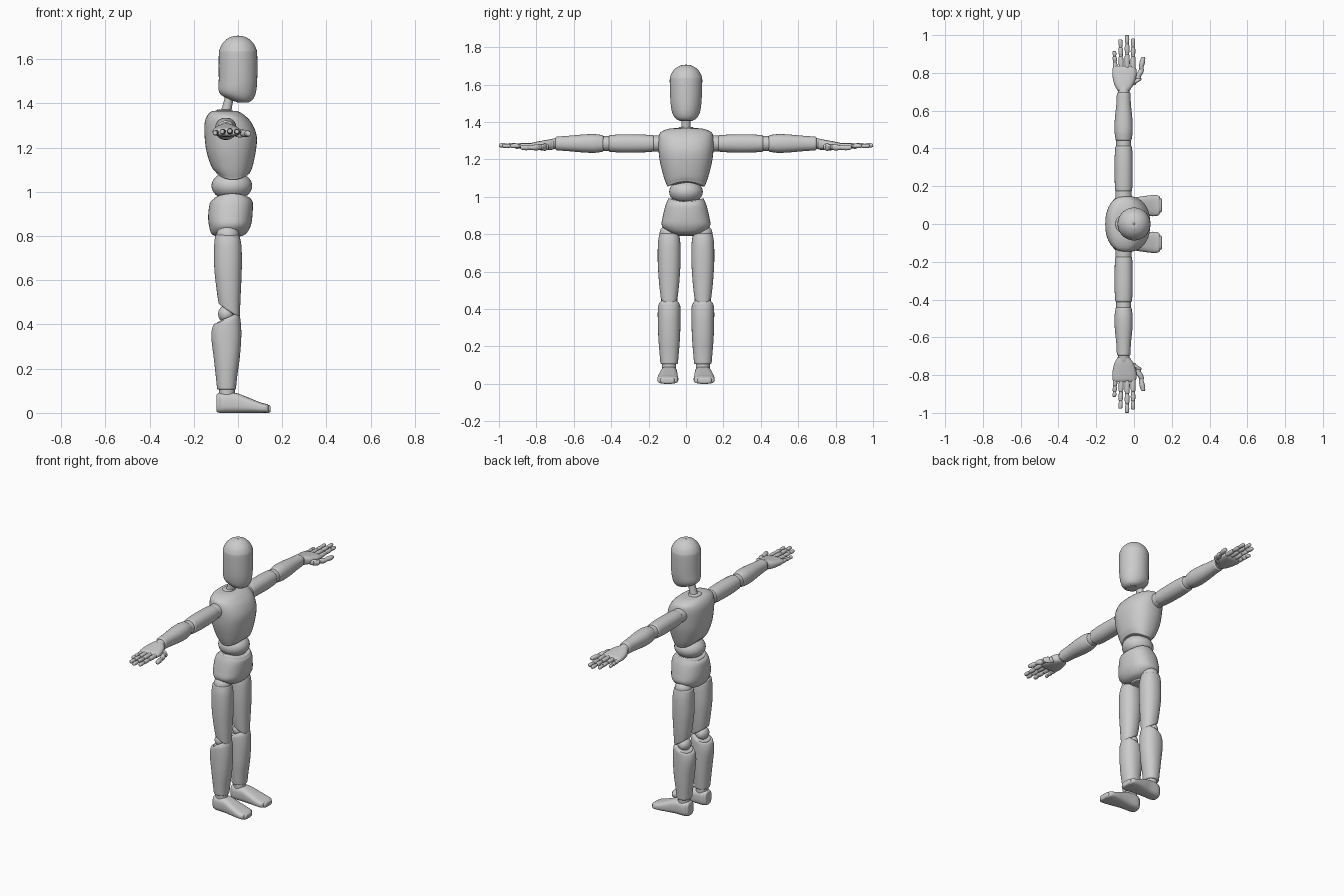
import bpy, bmesh
from math import sin, cos, pi, copysign

if "Cube" in bpy.data.objects:
    bpy.data.objects.remove(bpy.data.objects["Cube"])

N = 40  # points around each cross-section


def spline(secs, steps):
    """Smoothly interpolate all section values (Catmull-Rom)."""
    out = []
    for i in range(len(secs) - 1):
        p1, p2 = secs[i], secs[i + 1]
        p0, p3 = secs[max(i - 1, 0)], secs[min(i + 2, len(secs) - 1)]
        for k in range(steps):
            u = k / steps
            out.append([0.5 * (2 * b + (c - a) * u + (2 * a - 5 * b + 4 * c - d) * u * u
                               + (3 * b - a - 3 * c + d) * u ** 3)
                        for a, b, c, d in zip(p0, p1, p2, p3)])
    return out + [list(secs[-1])]


def loft(name, axis, secs, e=0.008, power=2.0, side=1, steps=4, n=N):
    """Sections: (t, centre a, centre b, radius a, radius b, tilt, arch), with rounded ends."""
    secs = [list(s) + [0] * (7 - len(s)) for s in secs]
    first, last = secs[0][:], secs[-1][:]
    secs[0][0] += e
    secs[-1][0] -= e

    def cap(s, d):
        rings = []
        for k in range(1, 5):
            w = k * pi / 8
            r = s[:]
            r[0] += d * e * (1 - sin(w))
            r[3] -= e * (1 - cos(w))
            r[4] -= e * (1 - cos(w))
            rings.append(r)
        return rings

    rows = cap(first, 1)[::-1] + spline(secs, steps) + cap(last, -1)
    bm = bmesh.new()
    loops = []
    for t, ca, cb, ra, rb, tilt, arch in rows:
        ring = []
        for i in range(n):
            c, s = cos(2 * pi * i / n), sin(2 * pi * i / n)
            a = ca + ra * copysign(abs(c) ** (2 / power), c)
            b = cb + rb * copysign(abs(s) ** (2 / power), s)
            h = t + tilt * c + arch * c * c
            x, y, z = {'x': (h, a, b), 'y': (a, h, b), 'z': (a, b, h)}[axis]
            ring.append(bm.verts.new((x, y * side, z)))
        loops.append(ring)
    for r0, r1 in zip(loops, loops[1:]):
        for i in range(n):
            j = (i + 1) % n
            bm.faces.new((r0[i], r0[j], r1[j], r1[i]))
    bm.faces.new(loops[0])
    bm.faces.new(loops[-1])
    finish(name, bm)


def ball(name, centre, radii, side=1):
    bm = bmesh.new()
    bmesh.ops.create_uvsphere(bm, u_segments=32, v_segments=20, radius=1)
    for v in bm.verts:
        v.co = [c + r * q for c, r, q in zip(centre, radii, v.co)]
        v.co.y *= side
    finish(name, bm)


def finish(name, bm):
    bmesh.ops.recalc_face_normals(bm, faces=bm.faces)
    me = bpy.data.meshes.new(name)
    bm.to_mesh(me)
    bm.free()
    ob = bpy.data.objects.new(name, me)
    bpy.context.collection.objects.link(ob)
    bpy.ops.object.select_all(action='DESELECT')
    ob.select_set(True)
    bpy.context.view_layer.objects.active = ob
    bpy.ops.object.shade_smooth_by_angle(angle=0.7)


# Head: sloped jaw, straight sides, round crown
dome = [(1.62 + 0.087 * sin(a), 0, 0, 0.087 * cos(a), 0.087 * cos(a))
        for a in (0, 0.3, 0.6, 0.9, 1.15, 1.35, 1.5)]
loft("head", 'z', [(1.405, .022, 0, .028, .035), (1.419, .012, 0, .056, .056),
                   (1.45, -.002, 0, .083, .074), (1.51, 0, 0, .087, .083)] + dome, e=.002)
loft("neck", 'z', [(1.34, -.058, 0, .027, .028), (1.37, -.053, 0, .024, .025),
                   (1.41, -.043, 0, .021, .023), (1.46, -.03, 0, .024, .024)])

# Trunk
loft("chest", 'z', [(1.055, -.022, 0, .075, .102, 0, .025), (1.10, -.027, 0, .092, .117, 0, .012),
                    (1.18, -.031, 0, .111, .138), (1.25, -.033, 0, .118, .147),
                    (1.31, -.044, 0, .107, .148), (1.345, -.054, 0, .085, .136),
                    (1.364, -.06, 0, .06, .09), (1.373, -.063, 0, .035, .04)], e=.006, power=2.3)
ball("waist", (-.028, 0, 1.027), (.092, .09, .066))
loft("pelvis", 'z', [(.79, -.045, 0, .05, .05), (.81, -.042, 0, .078, .095),
                     (.845, -.037, 0, .094, .129), (.89, -.035, 0, .1, .125),
                     (.95, -.03, 0, .097, .111), (.992, -.026, 0, .084, .097, 0, -.018)],
     e=.007, power=2.3)

for side, tag in ((1, "left_"), (-1, "right_")):
    # Leg
    ly = .09
    ball(tag + "hip_joint", (-.046, ly, .805), (.051, .051, .046), side)
    loft(tag + "thigh", 'z', [(.46, -.04, ly, .048, .046, -.03), (.54, -.042, ly, .054, .054, -.01),
                              (.65, -.045, ly, .062, .061), (.75, -.046, ly, .062, .06),
                              (.805, -.048, ly, .056, .053)], power=2.2, side=side)
    ball(tag + "knee", (-.053, ly, .447), (.037, .045, .04), side)
    loft(tag + "shin", 'z', [(.105, -.052, ly, .043, .047), (.17, -.052, ly, .049, .052),
                             (.25, -.051, ly, .059, .058), (.35, -.053, ly, .068, .061),
                             (.41, -.05, ly, .061, .06, .012), (.432, -.046, ly, .05, .055, .02)],
         power=2.2, side=side)
    loft(tag + "ankle", 'z', [(.07, -.05, ly, .036, .037), (.13, -.05, ly, .036, .037)], side=side)
    loft(tag + "foot", 'x', [(-.097, .09, .045, .034, .044), (-.07, .091, .0455, .044, .0455),
                             (-.01, .092, .045, .046, .045), (.04, .095, .036, .051, .036),
                             (.1, .097, .024, .056, .024), (.13, .098, .02, .052, .02),
                             (.148, .099, .018, .038, .018)], e=.01, power=3, side=side)

    # Arm
    ax, az = -.055, 1.285
    loft(tag + "shoulder_joint", 'y', [(.12, ax, az, .044, .044), (.185, ax, az, .042, .042)], side=side)
    loft(tag + "upper_arm", 'y', [(.172, ax, az, .045, .044), (.22, ax, az, .047, .047),
                                  (.33, ax, az, .048, .049), (.413, ax, az, .045, .045)],
         power=2.2, side=side)
    loft(tag + "elbow", 'y', [(.4, ax, az, .039, .039), (.455, ax, az, .039, .039)], side=side)
    loft(tag + "forearm", 'y', [(.442, ax, az, .043, .045), (.49, ax, az, .048, .05),
                                (.55, ax, az, .047, .048), (.63, ax, az, .039, .041),
                                (.697, ax, az, .036, .037)], power=2.2, side=side)
    loft(tag + "wrist", 'y', [(.68, ax, az, .03, .03), (.73, ax, az - .003, .03, .027)], side=side)

    # Hand
    loft(tag + "palm", 'y', [(.705, -.055, 1.28, .036, .028), (.74, -.053, 1.277, .052, .028),
                             (.785, -.051, 1.273, .063, .024), (.82, -.051, 1.271, .063, .019),
                             (.837, -.052, 1.271, .058, .015)], power=2.5, side=side)
    fingers = [("little", (-.098, .815, 1.268), (-.104, .915, 1.266), .0125),
               ("ring", (-.067, .82, 1.272), (-.072, .978, 1.272), .0135),
               ("middle", (-.036, .82, 1.274), (-.037, 1.0, 1.275), .014),
               ("index", (-.005, .815, 1.272), (-.005, .982, 1.272), .0135)]
    for label, p, q, r in fingers:
        for k, (u, v) in enumerate(((0, .44), (.46, .74), (.76, 1))):
            a, b = ([i + (j - i) * w for i, j in zip(p, q)] for w in (u, v))
            m = [(i + j) / 2 for i, j in zip(a, b)]
            s = r * (1 - .08 * k)
            loft(f"{tag}{label}_finger_{k + 1}", 'y',
                 [(a[1], a[0], a[2], s * .9, s * .9), (m[1], m[0], m[2], s, s),
                  (b[1], b[0], b[2], s * .88, s * .88)], e=s * .5, side=side, steps=3, n=20)
            if k:
                ball(f"{tag}{label}_knuckle_{k}", a, (s * .8, s * .9, s * .8), side)
    thumb = [(-.005, .735, 1.266), (.024, .775, 1.265), (.039, .825, 1.263), (.048, .885, 1.263)]
    for k, (a, b) in enumerate(zip(thumb, thumb[1:])):
        r = (.02, .0165, .0145)[k]
        m = [(i + j) / 2 for i, j in zip(a, b)]
        loft(f"{tag}thumb_{k + 1}", 'y', [(a[1], a[0], a[2], r * .85, r * .85), (m[1], m[0], m[2], r, r),
                                          (b[1], b[0], b[2], r * .8, r * .8)],
             e=r * .5, side=side, steps=3, n=20)
        if k:
            ball(f"{tag}thumb_knuckle_{k}", a, (r * .85,) * 3, side)
